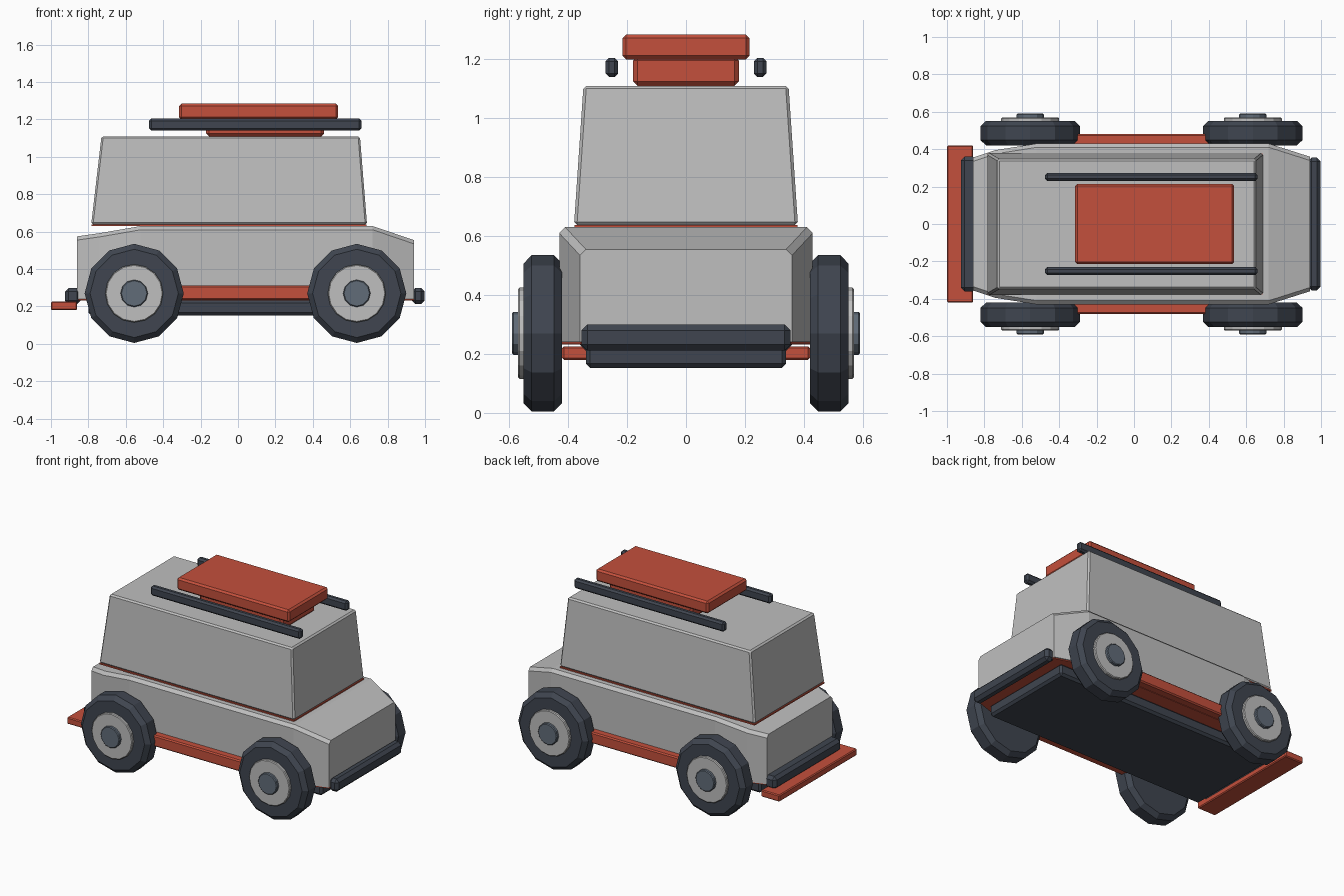
import bpy, bmesh, math

if "Cube" in bpy.data.objects:
    bpy.data.objects.remove(bpy.data.objects["Cube"])


def material(name, rgb):
    m = bpy.data.materials.new(name)
    m.diffuse_color = (*rgb, 1)
    m.use_nodes = True
    m.node_tree.nodes["Principled BSDF"].inputs["Base Color"].default_value = m.diffuse_color
    return m


GREY = material("light_grey", (0.52, 0.52, 0.52))
RED = material("brick_red", (0.55, 0.08, 0.045))
DARK = material("dark_slate", (0.05, 0.06, 0.08))
HUB = material("steel_blue", (0.12, 0.15, 0.19))


def finish(name, bm, mat, bevel=0.0, angle=30):
    bmesh.ops.recalc_face_normals(bm, faces=bm.faces)
    me = bpy.data.meshes.new(name)
    bm.to_mesh(me)
    bm.free()
    me.materials.append(mat)
    ob = bpy.data.objects.new(name, me)
    bpy.context.collection.objects.link(ob)
    if bevel:
        mod = ob.modifiers.new("bevel", 'BEVEL')
        mod.width = bevel
        mod.segments = 1
        mod.limit_method = 'ANGLE'
        mod.angle_limit = math.radians(angle)
    return ob


def box(name, x, y, z, mat, bevel=0.0, top_x=None, top_y=None):
    """Box from ranges, optionally tapered to another top rectangle."""
    bm = bmesh.new()
    rings = []
    for (x0, x1), (y0, y1), h in ((x, y, z[0]), (top_x or x, top_y or y, z[1])):
        rings.append([bm.verts.new((a, b, h)) for a, b in
                      ((x0, y0), (x1, y0), (x1, y1), (x0, y1))])
    bm.faces.new(rings[0])
    bm.faces.new(rings[1])
    for i in range(4):
        j = (i + 1) % 4
        bm.faces.new((rings[0][i], rings[0][j], rings[1][j], rings[1][i]))
    return finish(name, bm, mat, bevel)


def loft(name, sections, z0, mat, chamfer):
    """Body skin through (x, half width, top height) sections."""
    bm = bmesh.new()
    rings = []
    for x, w, t in sections:
        pts = ((-w, z0), (w, z0), (w, t - chamfer), (w - chamfer, t),
               (-w + chamfer, t), (-w, t - chamfer))
        rings.append([bm.verts.new((x, y, z)) for y, z in pts])
    for a, b in zip(rings, rings[1:]):
        for i in range(6):
            j = (i + 1) % 6
            bm.faces.new((a[i], a[j], b[j], b[i]))
    bm.faces.new(rings[0])
    bm.faces.new(rings[-1])
    return finish(name, bm, mat)


def disc(name, x, z, y0, y1, r, sides, mat, bevel):
    """Cylinder whose axis runs along y."""
    bm = bmesh.new()
    rings = [[bm.verts.new((x + r * math.sin(k * math.tau / sides), y,
                            z + r * math.cos(k * math.tau / sides)))
              for k in range(sides)] for y in (y0, y1)]
    bm.faces.new(rings[0])
    bm.faces.new(rings[1])
    for i in range(sides):
        j = (i + 1) % sides
        bm.faces.new((rings[0][i], rings[0][j], rings[1][j], rings[1][i]))
    return finish(name, bm, mat, bevel, 40)


# Lower body, tapered at both ends, with its red underside
SECTIONS = ((-0.86, 0.355, 0.575), (-0.74, 0.395, 0.592), (-0.52, 0.43, 0.63),
            (0.72, 0.43, 0.63), (0.94, 0.36, 0.555))
loft("lower_body", SECTIONS, 0.24, GREY, 0.02)
loft("body_underside", [(x, w - 0.005, 0.24) for x, w, t in SECTIONS], 0.232, RED, 0.002)
box("chassis", (-0.8, 0.87), (-0.34, 0.34), (0.152, 0.234), DARK, 0.015)
box("sills", (-0.34, 0.46), (-0.48, 0.48), (0.235, 0.312), RED, 0.008)

# Cabin and its red lower seam
box("cabin", (-0.785, 0.69), (-0.38, 0.38), (0.638, 1.11), GREY, 0.01,
    (-0.73, 0.652), (-0.348, 0.348))
box("cabin_seam", (-0.783, 0.688), (-0.378, 0.378), (0.629, 0.638), RED)

# Bumpers and the step plate
box("bumper_right", (0.93, 0.998), (-0.355, 0.355), (0.212, 0.3), DARK, 0.02)
box("bumper_left", (-0.925, -0.84), (-0.36, 0.36), (0.212, 0.3), DARK, 0.02)
box("step_plate", (-1.0, -0.86), (-0.42, 0.42), (0.18, 0.226), RED, 0.006)

# Roof load and rails
box("roof_load_base", (-0.17, 0.46), (-0.18, 0.18), (1.11, 1.21), RED, 0.015)
box("roof_load_top", (-0.315, 0.535), (-0.215, 0.215), (1.2, 1.284), RED, 0.012)
for side, label in ((-1, "front"), (1, "back")):
    y = sorted((side * 0.23, side * 0.273))
    box("roof_rail_" + label, (-0.475, 0.66), y, (1.14, 1.205), DARK, 0.012)

    # Wheels: tyre, rim and hub cap
    for x, end in ((-0.555, "left"), (0.635, "right")):
        tag = label + "_" + end
        disc("tyre_" + tag, x, 0.27, side * 0.42, side * 0.552, 0.265, 12, DARK, 0.028)
        disc("rim_" + tag, x, 0.27, side * 0.53, side * 0.57, 0.155, 16, GREY, 0.005)
        disc("hub_cap_" + tag, x, 0.27, side * 0.55, side * 0.59, 0.073, 12, HUB, 0.005)
